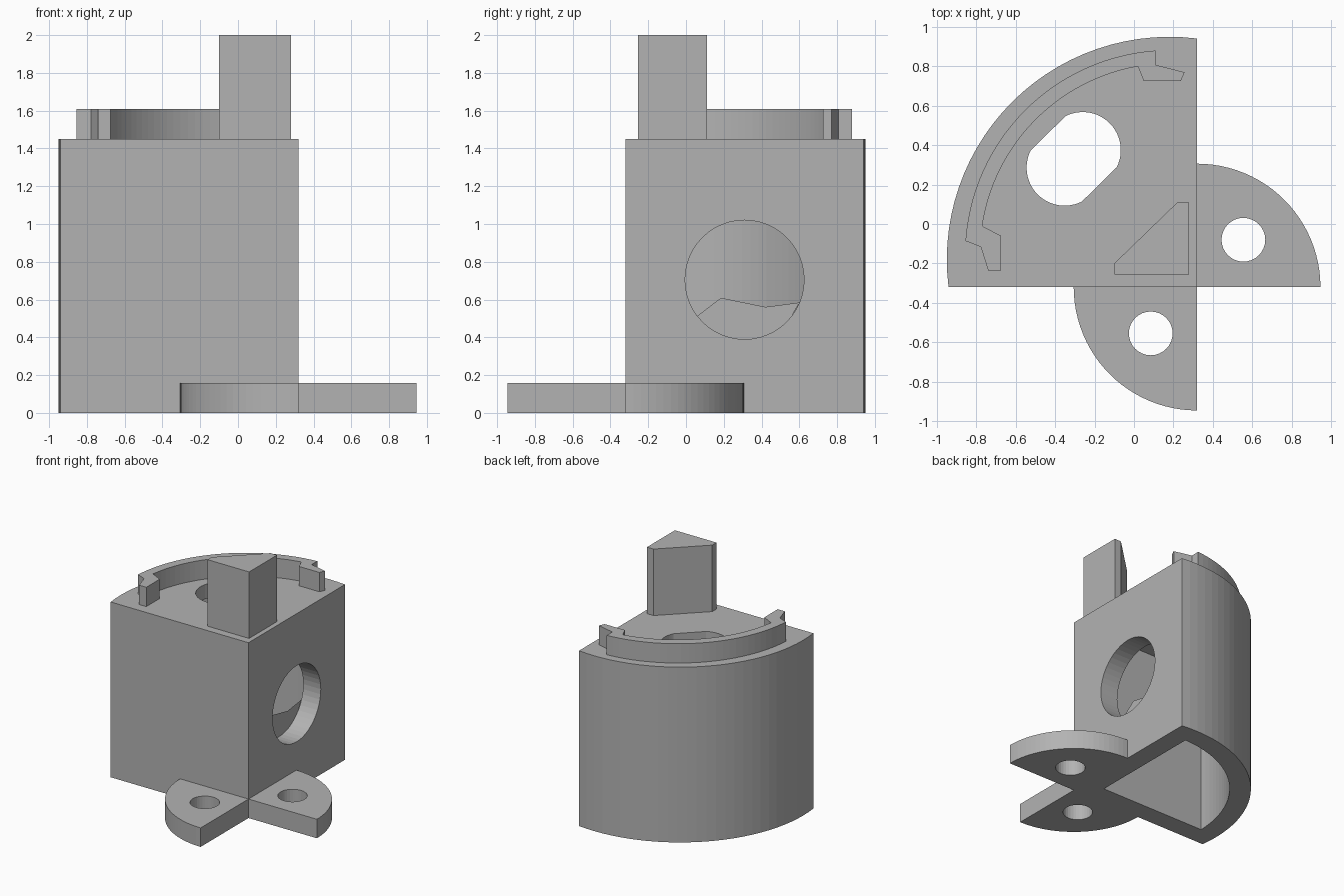
import bpy, bmesh
from math import sin, cos, atan2, radians, hypot
from mathutils import Matrix

cube = bpy.data.objects.get("Cube")
if cube:
    bpy.data.objects.remove(cube, do_unlink=True)

grey = bpy.data.materials.new("plain grey")
grey.use_nodes = True
grey.diffuse_color = (0.45, 0.45, 0.45, 1)
grey.node_tree.nodes["Principled BSDF"].inputs["Base Color"].default_value = (0.45, 0.45, 0.45, 1)


def arc(centre, radius, start, end, steps=24):
    """Points on a circle between two angles in degrees."""
    angles = [radians(start + (end - start) * i / steps) for i in range(steps + 1)]
    return [(centre[0] + radius * cos(a), centre[1] + radius * sin(a)) for a in angles]


def arc_between(centre, p, q, steps=28):
    """Arc from p to q, with the radius blending between the two ends."""
    a, b = (atan2(v[1] - centre[1], v[0] - centre[0]) for v in (p, q))
    if b < a - 3.15:
        b += radians(360)
    if a < b - 3.15:
        a += radians(360)
    ra, rb = (hypot(v[0] - centre[0], v[1] - centre[1]) for v in (p, q))
    pts = []
    for i in range(steps + 1):
        t = i / steps
        r, ang = ra + (rb - ra) * t, a + (b - a) * t
        pts.append((centre[0] + r * cos(ang), centre[1] + r * sin(ang)))
    return pts


def prism(name, outline, bottom, top):
    """Extrude a flat outline between two heights."""
    bm = bmesh.new()
    face = bm.faces.new([bm.verts.new((x, y, bottom)) for x, y in outline])
    result = bmesh.ops.extrude_face_region(bm, geom=[face])
    verts = [g for g in result["geom"] if isinstance(g, bmesh.types.BMVert)]
    bmesh.ops.translate(bm, verts=verts, vec=(0, 0, top - bottom))
    bmesh.ops.recalc_face_normals(bm, faces=bm.faces)
    mesh = bpy.data.meshes.new(name)
    bm.to_mesh(mesh)
    bm.free()
    mesh.materials.append(grey)
    obj = bpy.data.objects.new(name, mesh)
    bpy.context.collection.objects.link(obj)
    return obj


def cut(obj, cutter):
    """Subtract the cutter from the object and discard it."""
    mod = obj.modifiers.new("cut", "BOOLEAN")
    mod.operation = "DIFFERENCE"
    mod.solver = "EXACT"
    mod.object = cutter
    bpy.context.view_layer.objects.active = obj
    bpy.ops.object.modifier_apply(modifier=mod.name)
    bpy.data.objects.remove(cutter, do_unlink=True)


CORNER = (0.32, -0.32)
CENTRE = (0.18, -0.18)
DECK = 1.45

# Hollow quarter-round body, open underneath
body = prism("body", [CORNER] + arc_between(CENTRE, (0.32, 0.941), (-0.941, -0.32)), 0, DECK)
cavity = [(0.16, -0.16)] + arc_between(CENTRE, (0.16, 0.79), (-0.79, -0.16))
cut(body, prism("cavity_cutter", cavity, -0.2, 1.33))

# Round opening in the side wall
opening = prism("opening_cutter", arc((0, 0), 0.315, 0, 352.5, 47), -0.1, 0.1)
opening.data.transform(Matrix.Translation((0.26, 0.31, 0.705)) @ Matrix.Rotation(radians(90), 4, "Y"))
cut(body, opening)

# Diagonal slot through the deck
slot = arc((-0.26, 0.375), 0.193, -27, 117) + arc((-0.352, 0.286), 0.193, 153, 297)
cut(body, prism("slot_cutter", slot, 1.2, 1.6))

# Two quarter-round mounting feet, each with a screw hole
for name, start, hole in (("side_foot", 0, (0.555, -0.08)), ("front_foot", 180, (0.085, -0.555))):
    foot = prism(name, [CORNER] + arc(CORNER, 0.626, start, start + 90), 0, 0.157)
    cut(foot, prism("screw_cutter", arc(hole, 0.111, 0, 348.75, 31), -0.1, 0.3))

# Triangular post with blunted tips
prism("post", [(-0.10, -0.255), (0.28, -0.255), (0.28, 0.11), (0.22, 0.11), (-0.10, -0.20)], DECK, 2.0)

# Curved rim with a hooked lip at each end
RIM_CENTRE = (0.18, -0.16)
rim = arc_between(RIM_CENTRE, (0.11, 0.88), (-0.855, -0.086))
rim += [(-0.777, -0.117), (-0.74, -0.235), (-0.675, -0.235), (-0.675, -0.06)]
rim += arc_between(RIM_CENTRE, (-0.77, -0.01), (0.02, 0.80))
rim += [(0.05, 0.725), (0.237, 0.725), (0.257, 0.77), (0.11, 0.807)]
prism("rim", rim, DECK, 1.61)
